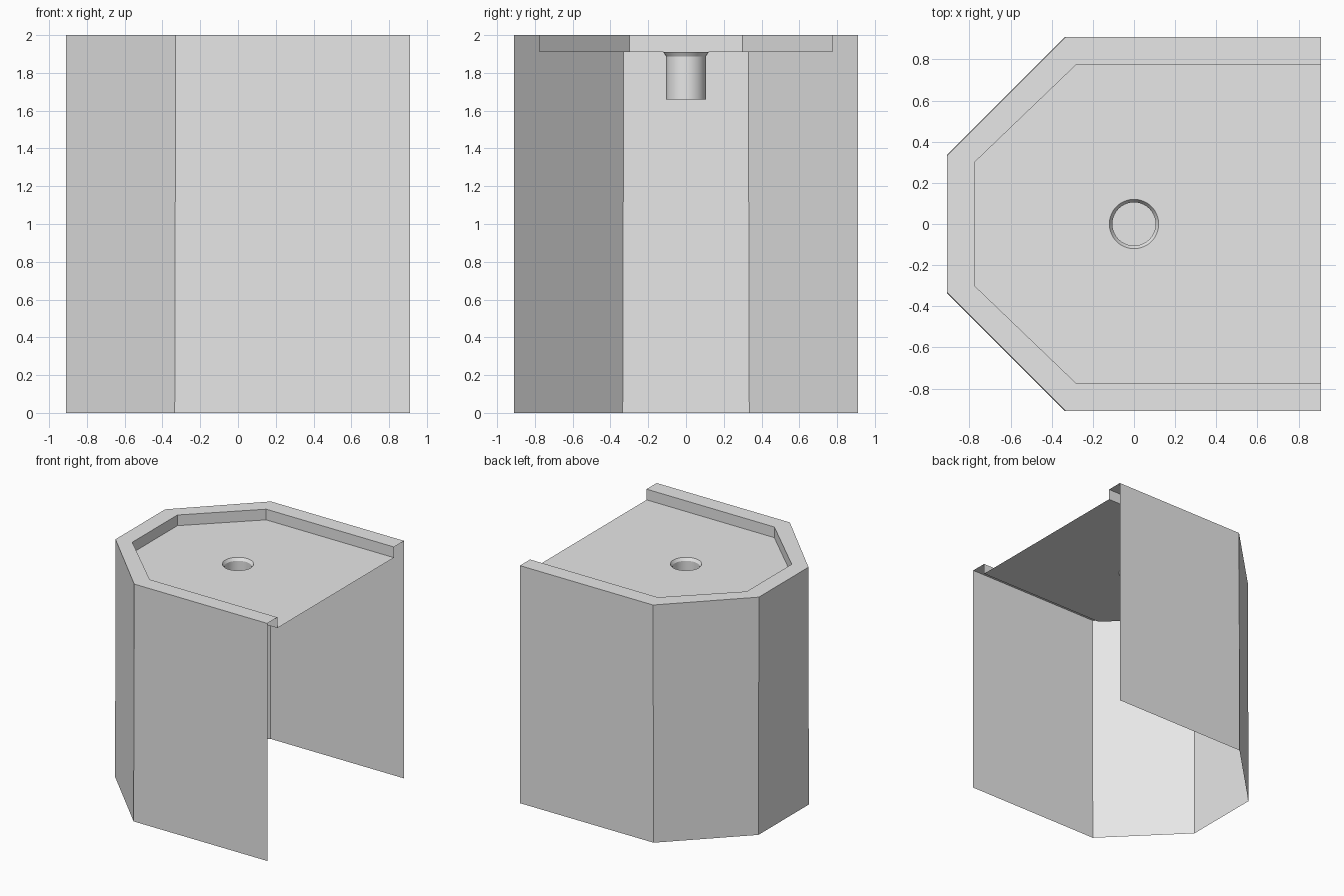
import bpy, bmesh, math
from mathutils import Vector

cube = bpy.data.objects.get("Cube")
if cube:
    bpy.data.objects.remove(cube, do_unlink=True)

grey = bpy.data.materials.new("light grey")
grey.use_nodes = True
colour = (0.8, 0.8, 0.8, 1)
grey.diffuse_color = colour
grey.node_tree.nodes["Principled BSDF"].inputs["Base Color"].default_value = colour

END, TOP, FLOOR, PIT = 0.91, 2.0, 1.91, 1.66
SIDES = 64


def outline(side, corner_x, corner_y, z):
    """Open outline with two chamfered corners, from the front end round to the back end."""
    half = [(END, side), (corner_x, side), (-side, corner_y)]
    return [Vector((x, -y, z)) for x, y in half] + [Vector((x, y, z)) for x, y in reversed(half)]


def ring(radius, z):
    return [Vector((radius * math.cos(a), radius * math.sin(a), z))
            for a in (math.tau * i / SIDES for i in range(SIDES))]


def finish(name, bm):
    mesh = bpy.data.meshes.new(name)
    bm.to_mesh(mesh)
    bm.free()
    mesh.materials.append(grey)
    obj = bpy.data.objects.new(name, mesh)
    bpy.context.collection.objects.link(obj)
    return obj


def strip(name, a, b):
    """Sheet of quads between two matching open outlines."""
    bm = bmesh.new()
    va, vb = [[bm.verts.new(p) for p in pts] for pts in (a, b)]
    for i in range(len(a) - 1):
        bm.faces.new((va[i], vb[i], vb[i + 1], va[i + 1]))
    return finish(name, bm)


outer_top = outline(0.91, -0.33, 0.33, TOP)
outer_bottom = outline(0.91, -0.335, 0.335, 0)
inner_top = outline(0.775, -0.28, 0.30, TOP)
inner_floor = outline(0.775, -0.28, 0.30, FLOOR)

# Thin outer skin, flat rim and the lip dropping to the recessed floor
strip("outer_wall", outer_bottom, outer_top)
strip("rim", outer_top, inner_top)
strip("inner_lip", inner_top, inner_floor)

# Recessed floor with a round opening
bm = bmesh.new()
edges = []
for loop in (inner_floor, ring(0.12, FLOOR)):
    verts = [bm.verts.new(p) for p in loop]
    edges += [bm.edges.new((v, verts[i - 1])) for i, v in enumerate(verts)]
bmesh.ops.triangle_fill(bm, edges=edges, use_beauty=True, normal=(0, 0, 1))
for face in bm.faces:
    face.normal_update()
    if face.normal.z < 0:
        face.normal_flip()
bmesh.ops.dissolve_limit(bm, angle_limit=0.01, verts=bm.verts[:], edges=bm.edges[:])
finish("recessed_floor", bm)

# Countersunk blind hole hanging below the floor
bm = bmesh.new()
rings = [[bm.verts.new(p) for p in ring(r, z)]
         for r, z in ((0.12, FLOOR), (0.105, 1.887), (0.105, PIT))]
for hi, lo in zip(rings, rings[1:]):
    for i in range(SIDES):
        bm.faces.new((hi[i - 1], hi[i], lo[i], lo[i - 1]))
bm.faces.new(rings[-1])
hole = finish("countersunk_hole", bm)
bpy.context.view_layer.objects.active = hole
hole.select_set(True)
bpy.ops.object.shade_smooth_by_angle(angle=math.radians(30))
